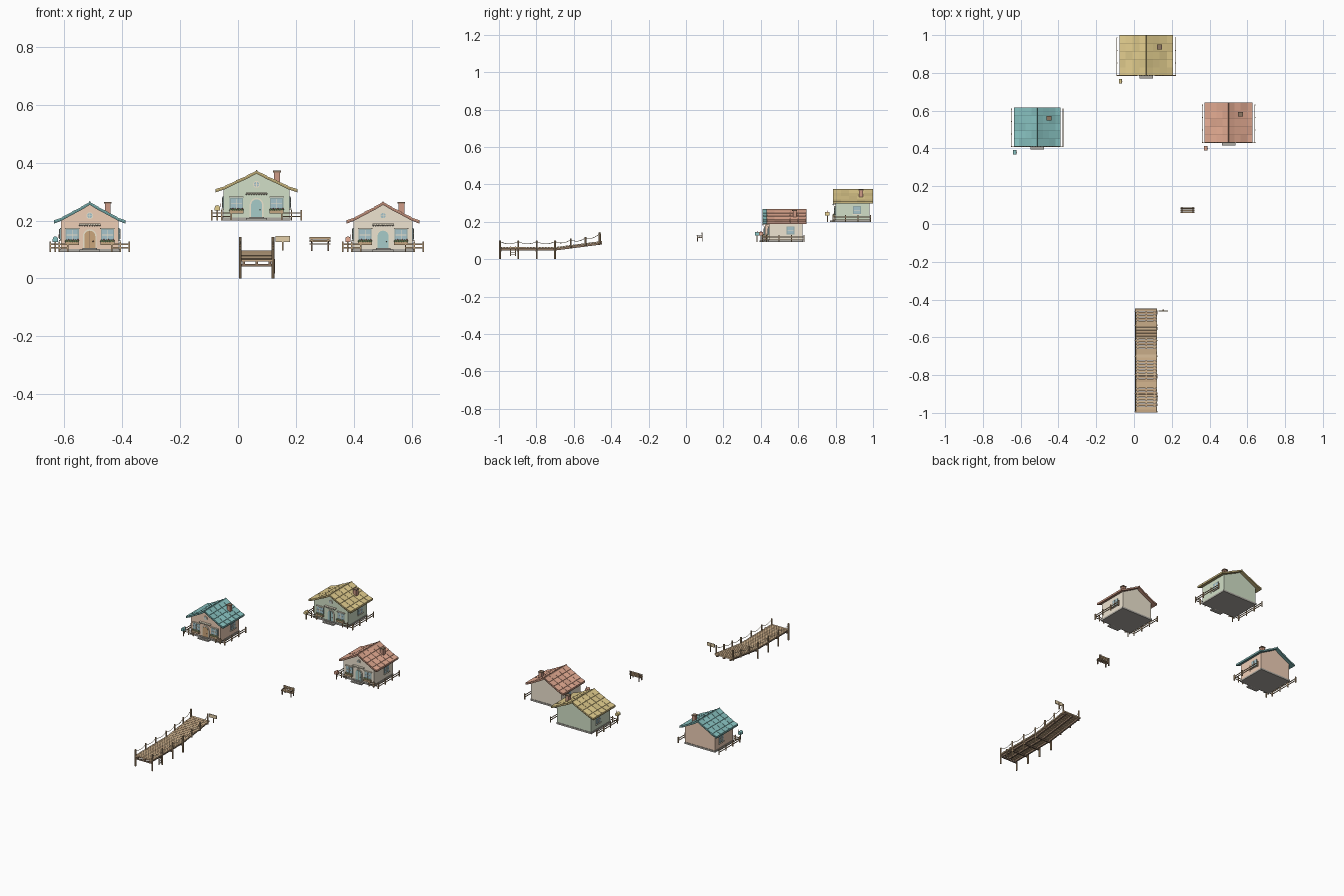
import bpy, bmesh, math, random
from mathutils import Matrix, Vector

if "Cube" in bpy.data.objects:
    bpy.data.objects.remove(bpy.data.objects["Cube"])
random.seed(4)
MATS = {}

def mat(c):
    if c not in MATS:
        m = bpy.data.materials.new("paint_%d" % len(MATS))
        m.diffuse_color = (*c, 1)
        m.use_nodes = True
        m.node_tree.nodes["Principled BSDF"].inputs["Base Color"].default_value = m.diffuse_color
        MATS[c] = m
    return MATS[c]

class Part:
    """Collects simple solids into one named object."""
    def __init__(self, name, color, origin=(0, 0, 0)):
        self.name, self.color, self.o, self.bm = name, color, Vector(origin), bmesh.new()
    def box(self, c, s, tilt=0):
        m = Matrix.Translation(self.o + Vector(c)) @ Matrix.Rotation(tilt, 4, 'X') @ Matrix.Diagonal((*s, 1))
        bmesh.ops.create_cube(self.bm, size=1, matrix=m)
        return self
    def rod(self, c, r, h, axis='Z', n=8):
        m = Matrix.Translation(self.o + Vector(c))
        if axis != 'Z':
            m = m @ Matrix.Rotation(math.pi / 2, 4, axis)
        bmesh.ops.create_cone(self.bm, cap_ends=True, segments=n, radius1=r, radius2=r, depth=h, matrix=m)
        return self
    def ball(self, c, r):
        bmesh.ops.create_icosphere(self.bm, subdivisions=1, radius=r, matrix=Matrix.Translation(self.o + Vector(c)))
        return self
    def prism(self, pts, y0, y1):
        a, b = [[self.bm.verts.new(self.o + Vector((x, y, z))) for x, z in pts] for y in (y0, y1)]
        n = len(pts)
        for i in range(n):
            self.bm.faces.new((a[i], a[(i + 1) % n], b[(i + 1) % n], b[i]))
        self.bm.faces.new(a)
        self.bm.faces.new(b)
        return self
    def done(self):
        bmesh.ops.recalc_face_normals(self.bm, faces=self.bm.faces)
        me = bpy.data.meshes.new(self.name)
        self.bm.to_mesh(me)
        self.bm.free()
        me.materials.append(mat(self.color))
        bpy.context.collection.objects.link(bpy.data.objects.new(self.name, me))

WOOD, DARK, TRIM = (.55, .38, .22), (.27, .18, .12), (.85, .78, .62)
GLASS, LEAF, STONE, BRICK = (.38, .55, .6), (.3, .45, .2), (.42, .4, .36), (.62, .33, .24)

def arch(w, h, n=8):
    return [(-w, 0), (w, 0)] + [(w * math.cos(i * math.pi / n), h + w * math.sin(i * math.pi / n)) for i in range(n + 1)]

def house(tag, cx, y0, z0, s, d, wall, roof, door):
    P = lambda name, col: Part(tag + "_" + name, col, (cx, y0, z0))
    half = [(0, .172), (.031 * s, .153), (.062 * s, .137), (.096 * s, .118), (.124 * s, .107)]
    full = [(-x, z) for x, z in half[:0:-1]] + half
    f, bk, w = .012, d - .02, .1 * s
    # walls, floor and foundation
    top = [(-w, .11)] + [(x, z - .007) for x, z in full[1:-1]] + [(w, .11)]
    P("walls", wall).prism([(w, .001), (-w, .001)] + top, f, bk).done()
    P("foundation", STONE).box((0, (f + bk) / 2, .005), (2 * w + .006, bk - f + .006, .01)).done()
    # curved roof slab with shingle courses
    slab = [(x, z - .003) for x, z in full] + [(x, z - .010) for x, z in full[::-1]]
    dark = tuple(c * .55 for c in roof)
    P("roof_slab", dark).prism(slab, 0, d).done()
    shades = [P("shingles_%d" % i, tuple(c * k for c in roof)) for i, k in enumerate((1, .92, 1.06))]
    for sg in (-1, 1):
        for (xa, za), (xb, zb) in zip(half, half[1:]):
            for j in range(5):
                quad = [(sg * xa, za - .003), (sg * xa, za), (sg * xb, zb + .002), (sg * xb, zb - .003)]
                random.choice(shades).prism(quad, j * d / 5 + .001, (j + 1) * d / 5 - .001)
    for p in shades:
        p.done()
    P("ridge_cap", dark).prism([(-.006, .168), (0, .175), (.006, .168)], 0, d).done()
    # chimney
    c = (.062 * s, .15)
    P("chimney", BRICK).box((*c, .145), (.02, .02, .044)).done()
    P("chimney_cap", DARK).box((*c, .169), (.026, .026, .006)).done()
    # arched door with frame, knob, scalloped canopy and step
    P("door_frame", TRIM).prism(arch(.024, .054), f - .004, f + .002).done()
    P("door", door).prism(arch(.019, .054), f - .006, f).done()
    P("door_boards", DARK).box((0, f - .0062, .036), (.001, .001, .07)).ball((.012, f - .007, .036), .0025).done()
    can = P("door_canopy", TRIM).box((0, f - .006, .095), (.074, .014, .004))
    for i in range(9):
        can.ball((-.034 + i * .0085, f - .011, .092), .004)
    can.done()
    P("door_step", STONE).box((0, -.001, .004), (.072, .03, .008)).box((0, .004, .01), (.05, .016, .006)).done()
    # gable round window
    P("round_window_frame", TRIM).rod((0, f, .125), .012, .008, 'X', 12).done()
    P("round_window_glass", GLASS).rod((0, f, .125), .009, .010, 'X', 12).done()
    P("round_window_bars", TRIM).box((0, f - .005, .125), (.018, .002, .002)).box((0, f - .005, .125), (.002, .002, .018)).done()
    # front and side windows, flower boxes
    frame, glass, bars = P("window_frames", (.3, .42, .42)), P("window_glass", GLASS), P("window_bars", TRIM)
    planter, leaf, bloom = P("flower_boxes", WOOD), P("flower_leaves", LEAF), P("flowers", (.8, .3, .25))
    for sg in (-1, 1):
        x = sg * .061 * s
        frame.box((x, f, .058), (.046, .006, .042))
        glass.box((x, f, .058), (.038, .008, .034))
        bars.box((x, f - .004, .058), (.002, .003, .034)).box((x, f - .004, .058), (.038, .003, .002))
        bars.box((x, f - .003, .081), (.05, .008, .004))
        planter.box((x, f - .008, .029), (.048, .014, .011))
        for i in range(6):
            p = (x - .02 + i * .008, f - .008, .037)
            leaf.ball(p, .0055)
            if i % 2:
                bloom.ball((p[0], p[1] - .003, .041), .0032)
        ys = .128
        frame.box((sg * w, ys, .062), (.006, .042, .042))
        glass.box((sg * w, ys, .062), (.008, .034, .034))
        bars.box((sg * (w + .004), ys, .062), (.003, .002, .034)).box((sg * (w + .004), ys, .062), (.003, .034, .002))
        bars.box((sg * (w + .003), ys, .039), (.008, .05, .004))
    for p in (frame, glass, bars, planter, leaf, bloom):
        p.done()
    # fence round the front corners
    fence = P("fence", WOOD)
    for sg in (-1, 1):
        for x in (.136, .106, .076):
            fence.box((sg * x * s, 0, .018), (.005, .005, .036))
        for y in (.067, .133, .2):
            fence.box((sg * .136 * s, y, .018), (.005, .005, .036))
        for z in (.014, .026):
            fence.box((sg * .106 * s, 0, z), (.064 * s, .003, .004))
            fence.box((sg * .136 * s, .1, z), (.003, .2, .004))
    fence.done()
    # mailbox
    m = (-.119 * s, -.03)
    P("mailbox_post", WOOD).box((*m, .018), (.005, .005, .036)).done()
    P("mailbox", roof).prism([(m[0] + x, .034 + z) for x, z in arch(.009, .010)], m[1] - .012, m[1] + .012).done()
    P("mailbox_flag", (.7, .2, .15)).box((m[0] + .010, m[1], .053), (.002, .003, .012)).done()

house("left_house", -.512, .41, .092, 1.0, .207, (.86, .62, .47), (.25, .55, .54), (.6, .38, .2))
house("right_house", .501, .431, .092, 1.02, .212, (.85, .77, .63), (.78, .41, .29), (.38, .6, .58))
house("back_house", .064, .786, .2, 1.14, .214, (.64, .74, .57), (.76, .61, .27), (.38, .6, .58))

# dock planks: flat stretch then ramp up to the shore
X0, X1, XM = .008, .121, .0645
deck = lambda y: .066 + max(0, y + .69) / .24 * .031
planks = [Part("dock_planks_%d" % i, c) for i, c in enumerate(((.66, .47, .28), (.58, .4, .24), (.7, .52, .33)))]
N = 34
step = .55 / N
ANG = math.atan2(.031, .24)
for i in range(N):
    y = -.998 + (i + .5) * step
    random.choice(planks).box((XM + random.uniform(-.001, .001), y, deck(y) - .004),
                              (.116, step - .002, .008), ANG if y > -.69 else 0)
for p in planks:
    p.done()
# stringers beneath
beams = Part("dock_beams", DARK)
for x in (.02, XM, .109):
    beams.box((x, -.843, .053), (.009, .306, .011))
    beams.box((x, -.572, deck(-.572) - .013), (.009, .246, .011), ANG)
for y in (-.99, -.9, -.8, -.7):
    beams.box((XM, y, .045), (.11, .008, .008))
beams.done()
# posts: piles on the flat part, short posts on the ramp
posts, tops = Part("dock_posts", WOOD), []
for y in (-.994, -.897, -.798, -.7, -.617, -.537, -.462):
    hi = deck(y) + (.047 if y > -.47 else .034)
    lo = 0 if y < -.69 else deck(y) - .016
    tops.append((y, hi - .006))
    for x in (X0, X1):
        posts.rod((x, y, (lo + hi) / 2), .0045, hi - lo)
posts.done()
# sagging ropes
for name, x in (("left_rope", X0), ("right_rope", X1)):
    cu = bpy.data.curves.new(name, 'CURVE')
    cu.dimensions, cu.bevel_depth, cu.bevel_resolution = '3D', .0015, 0
    pts = []
    for (ya, za), (yb, zb) in zip(tops, tops[1:]):
        for k in range(6):
            t = k / 6
            pts.append((x, ya + (yb - ya) * t, za + (zb - za) * t - .048 * t * (1 - t), 1))
    pts.append((x, *tops[-1], 1))
    sp = cu.splines.new('POLY')
    sp.points.add(len(pts) - 1)
    for p, co in zip(sp.points, pts):
        p.co = co
    cu.materials.append(mat((.72, .6, .4)))
    bpy.context.collection.objects.link(bpy.data.objects.new(name, cu))
# ladder on the right side of the dock
lad = Part("dock_ladder", WOOD)
for y in (-.938, -.912):
    lad.box((.126, y, .042), (.004, .004, .05))
for z in (.024, .036, .048):
    lad.box((.126, -.925, z), (.003, .026, .003))
lad.done()
# signboard at the shore end
Part("sign_post", WOOD).box((.155, -.456, .117), (.006, .005, .042)).done()
Part("sign_board", (.78, .63, .4)).box((.155, -.46, .136), (.05, .005, .02)).done()
# bench
BX, BY, BZ = .283, .074, .095
legs = Part("bench_legs", DARK, (BX, BY, BZ))
slats = Part("bench_slats", WOOD, (BX, BY, BZ))
for x in (-.029, .029):
    legs.box((x, -.012, .011), (.005, .005, .022)).box((x, .013, .024), (.005, .005, .048))
    legs.box((x, 0, .020), (.005, .03, .004)).box((x, -.002, .033), (.004, .03, .003))
    legs.box((x, -.014, .028), (.004, .004, .012))
for y in (-.011, -.001, .009):
    slats.box((0, y, .024), (.072, .008, .004))
for z in (.034, .044):
    slats.box((0, .010, z), (.072, .003, .008))
legs.done()
slats.done()
